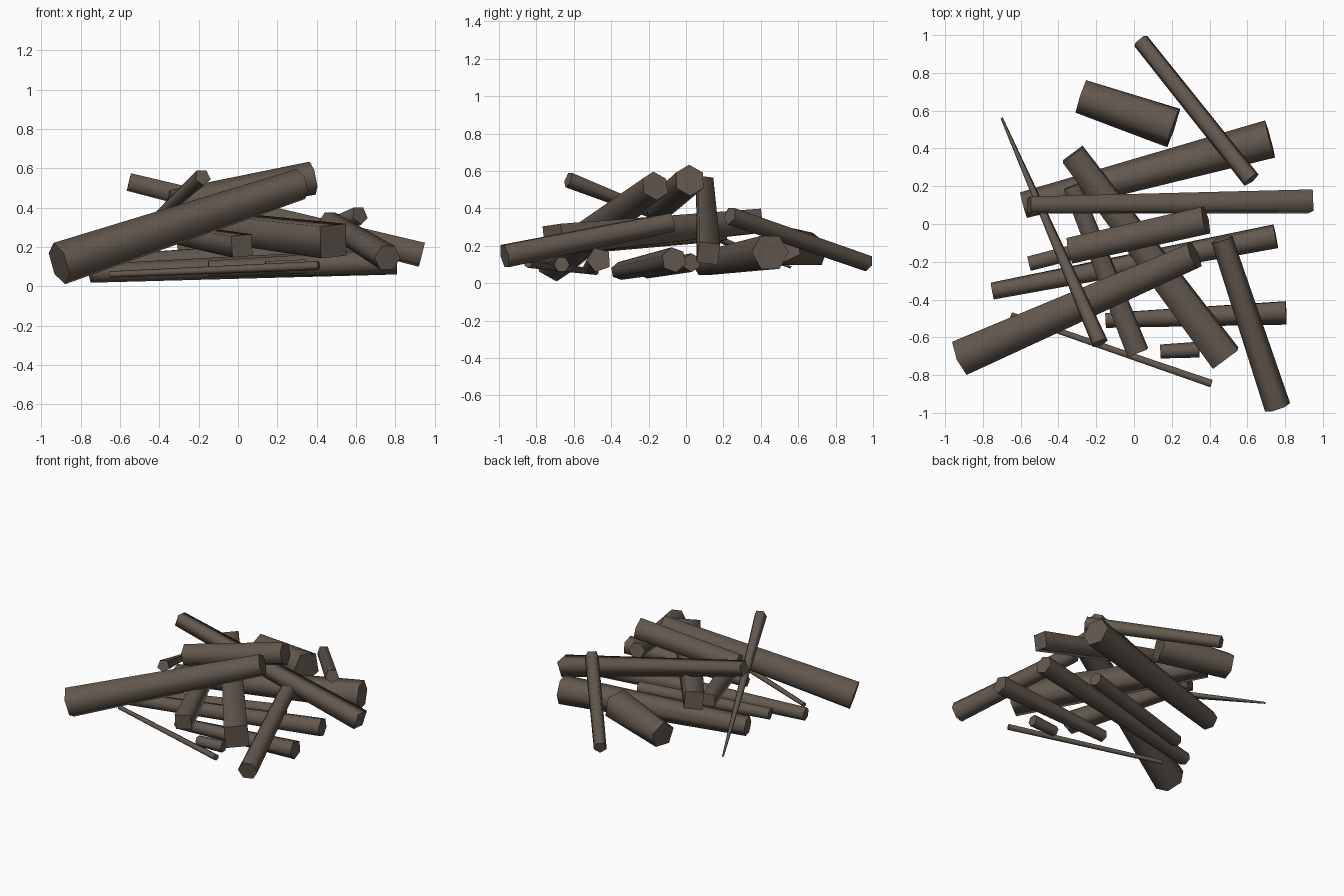
import bpy, bmesh, math
from mathutils import Vector

if "Cube" in bpy.data.objects:
    bpy.data.objects.remove(bpy.data.objects["Cube"])

wood = bpy.data.materials.new("dark_brown_wood")
wood.diffuse_color = (0.125, 0.098, 0.078, 1)
wood.use_nodes = True
wood.node_tree.nodes["Principled BSDF"].inputs["Base Color"].default_value = wood.diffuse_color


def log(name, p0, p1, r0, r1, sides=6, phase=0, twist=0):
    """Tapered log from p0 to p1; phase 0 puts a corner on top, twist turns the far end."""
    p0, p1 = Vector(p0), Vector(p1)
    axis = (p1 - p0).normalized()
    side = axis.cross(Vector((0, 0, 1))).normalized()
    up = side.cross(axis)
    bm = bmesh.new()
    rings = []
    for p, r, turn in ((p0, r0, 0), (p1, r1, twist)):
        ring = []
        for i in range(sides):
            a = math.tau * i / sides + math.radians(phase + turn)
            ring.append(bm.verts.new(p + (up * math.cos(a) + side * math.sin(a)) * r))
        rings.append(ring)
    a, b = rings
    for i in range(sides):
        j = (i + 1) % sides
        bm.faces.new((a[i], a[j], b[j], b[i])).smooth = True
    for ring in rings:
        cap = bm.faces.new(ring)
        for e in cap.edges:
            e.smooth = False
    bmesh.ops.recalc_face_normals(bm, faces=bm.faces)
    if twist:
        bmesh.ops.triangulate(bm, faces=[f for f in bm.faces if f.smooth])
    mesh = bpy.data.meshes.new(name)
    bm.to_mesh(mesh)
    bm.free()
    mesh.materials.append(wood)
    bpy.context.collection.objects.link(bpy.data.objects.new(name, mesh))


# Top layer
log("large_front_log", (-0.91, -0.705, 0.115), (0.32, -0.165, 0.52), 0.11, 0.08)
log("upper_middle_log", (-0.335, -0.14, 0.41), (0.38, 0.02, 0.55), 0.08, 0.085)
log("tapered_stick", (-0.70, 0.56, 0.085), (-0.18, -0.63, 0.555), 0.007, 0.045, 5, 36)
log("long_cross_beam", (-0.555, 0.10, 0.53), (0.935, 0.12, 0.16), 0.058, 0.08, 4, 38)
log("back_right_branch", (0.035, 0.97, 0.108), (0.62, 0.235, 0.362), 0.046, 0.05, 5, 36)

# Middle layer
log("diagonal_beam", (-0.325, 0.37, 0.33), (0.485, -0.71, 0.23), 0.09, 0.115, 4, 50)
log("front_middle_beam", (-0.33, 0.20, 0.27), (0.02, -0.68, 0.205), 0.06, 0.078, 4, 50)
log("right_leaning_log", (0.465, -0.08, 0.325), (0.76, -0.97, 0.145), 0.058, 0.07, 6, 30)

# Bottom layer
log("back_ground_log", (-0.585, 0.10, 0.105), (0.72, 0.45, 0.165), 0.07, 0.102, 6, 30)
log("back_chunk", (-0.28, 0.675, 0.175), (0.21, 0.515, 0.21), 0.095, 0.115, 5, 0, 25)
log("long_ground_log", (-0.75, -0.355, 0.065), (0.75, -0.065, 0.125), 0.048, 0.068, 6, 10)
log("hidden_ground_log", (-0.555, -0.21, 0.07), (0.37, 0.03, 0.11), 0.045, 0.05)
log("right_ground_log", (-0.15, -0.507, 0.09), (0.805, -0.465, 0.125), 0.043, 0.068, 5, 20)
log("short_stub", (0.14, -0.675, 0.095), (0.345, -0.665, 0.1), 0.037, 0.042, 6, 30)
log("thin_front_twig", (-0.65, -0.48, 0.06), (0.41, -0.845, 0.105), 0.016, 0.023, 6)
